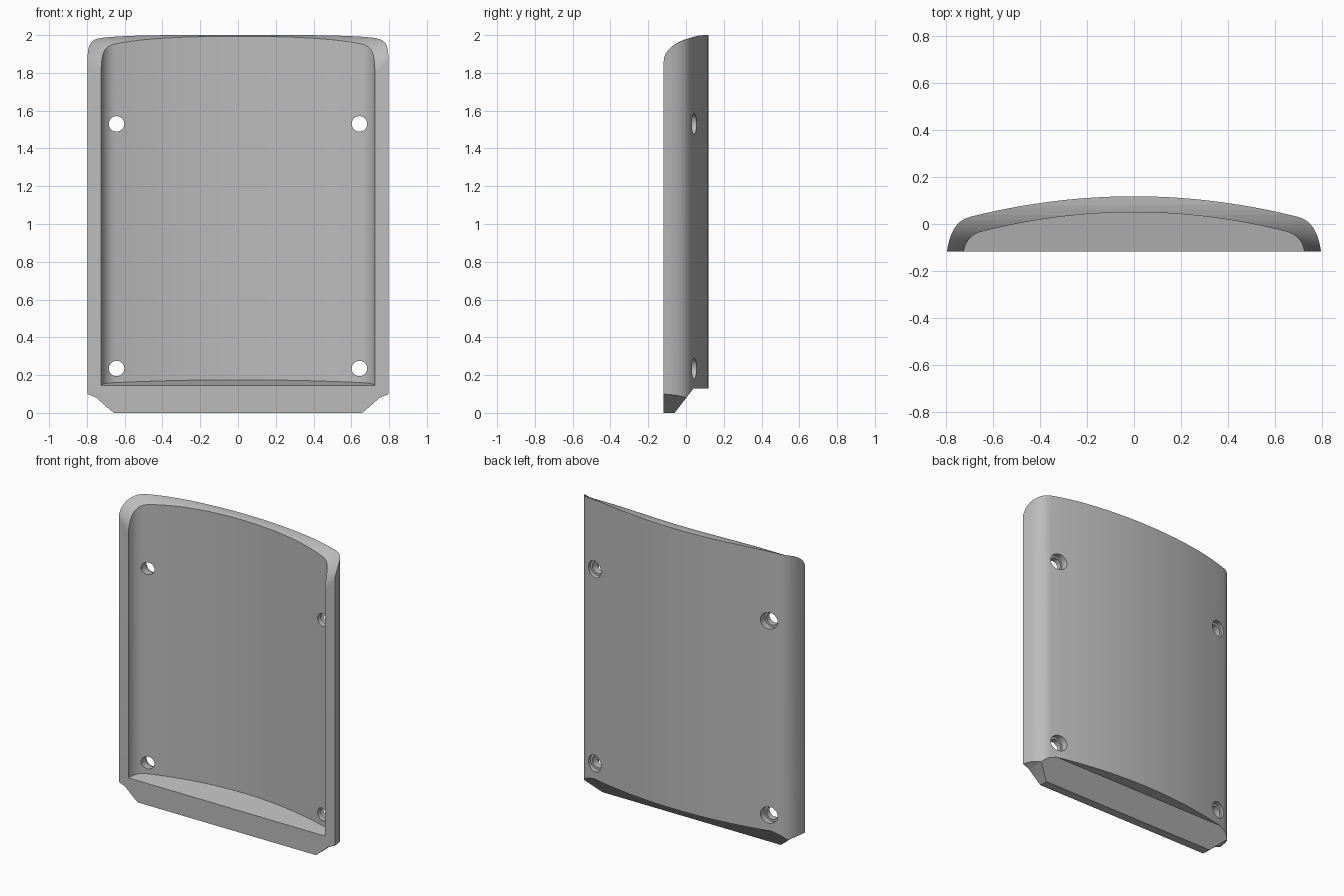
import bpy
import bmesh
from math import sqrt, radians, sin, cos, pi

if "Cube" in bpy.data.objects:
    bpy.data.objects.remove(bpy.data.objects["Cube"])

FRONT = -0.118

grey = bpy.data.materials.new("plain grey")
grey.use_nodes = True
colour = (0.5, 0.5, 0.5, 1)
grey.diffuse_color = colour
grey.node_tree.nodes["Principled BSDF"].inputs["Base Color"].default_value = colour


def loft(name, rings):
    """Closed solid skinned through matching rings of points."""
    bm = bmesh.new()
    loops = [[bm.verts.new(p) for p in ring] for ring in rings]
    n = len(loops[0])
    for a, b in zip(loops, loops[1:]):
        for i in range(n):
            j = (i + 1) % n
            bm.faces.new((a[i], a[j], b[j], b[i]))
    bm.faces.new(loops[0])
    bm.faces.new(loops[-1])
    bmesh.ops.recalc_face_normals(bm, faces=bm.faces)
    mesh = bpy.data.meshes.new(name)
    bm.to_mesh(mesh)
    bm.free()
    mesh.materials.append(grey)
    obj = bpy.data.objects.new(name, mesh)
    bpy.context.collection.objects.link(obj)
    return obj


def bowed_profile(crown, start, handle, end):
    """Shallow bow across the back with rounded corners turning forward."""
    half = []
    for i in range(14):
        t = i / 14
        half.append((start[0] * t, crown + (start[1] - crown) * t * t))
    for i in range(11):
        t = i / 10
        half.append(tuple((1 - t) ** 2 * a + 2 * t * (1 - t) * b + t * t * c
                          for a, b, c in zip(start, handle, end)))
    return [(-x, y) for x, y in reversed(half[1:])] + half


cutters = []


def cutter(name, rings):
    obj = loft(name, rings)
    obj.hide_render = True
    cutters.append(obj)


# Curved outer shell
outer = bowed_profile(0.118, (0.70, 0.03), (0.78, 0.01), (0.797, FRONT))
panel = loft("curved_panel", [[(x, y, z) for x, y in outer] for z in (0, 2)])

# Front recess, open at the top, with a gently sloping floor
inner = bowed_profile(0.05, (0.64, -0.03), (0.715, -0.045), (0.725, FRONT))
inner = [(-0.725, -0.2)] + inner + [(0.725, -0.2)]
cutter("recess_cutter", [
    [(x, y, 0.145 + 0.18 * (y - FRONT)) for x, y in inner],
    [(x, y, 2.2) for x, y in inner]])


# Rounded top rim, dipping lower towards the recess
def rim_section(x, base):
    curve = []
    for i in range(17):
        a = pi / 2 * i / 16
        curve.append((x, 0.102 - 0.22 * cos(a), base + (2 - base) * sin(a)))
    return [(x, -0.3, base)] + curve + [(x, 0.102, 2.2), (x, -0.3, 2.2)]


cutter("rim_cutter", [rim_section(x, base) for x, base in (
    (-0.85, 1.86), (-0.797, 1.86), (-0.725, 1.78),
    (0.725, 1.78), (0.797, 1.86), (0.85, 1.86))])

# Undercut below the back edge
under = [(-0.137, -0.1), (0.04, 0.13), (0.3, 0.13), (0.3, -0.1)]
cutter("undercut_cutter", [[(x, y, z) for y, z in under] for x in (-1, 1)])

# Clipped bottom corners
clip = [(0.85, 0.122), (0.75, 0.08), (0.67, 0.01), (0.63, -0.02), (0.85, -0.02)]
for side in (-1, 1):
    cutter("corner_cutter", [[(side * x, y, z) for x, z in clip] for y in (-0.3, 0.3)])

# Screw holes, counterbored from the back
for x in (-0.643, 0.643):
    for z in (0.235, 1.53):
        for radius, near in ((0.041, -0.1), (0.055, 0.01)):
            ring = [(x + radius * cos(2 * pi * i / 32), z + radius * sin(2 * pi * i / 32))
                    for i in range(32)]
            cutter("hole_cutter", [[(u, y, v) for u, v in ring] for y in (near, 0.2)])

# Apply the cuts, then discard the helpers
bpy.context.view_layer.objects.active = panel
panel.select_set(True)
for tool in cutters:
    cut = panel.modifiers.new("cut", "BOOLEAN")
    cut.operation = "DIFFERENCE"
    cut.solver = "EXACT"
    cut.object = tool
    bpy.ops.object.modifier_apply(modifier=cut.name)
    bpy.data.objects.remove(tool)

bpy.ops.object.shade_smooth_by_angle(angle=radians(25))
